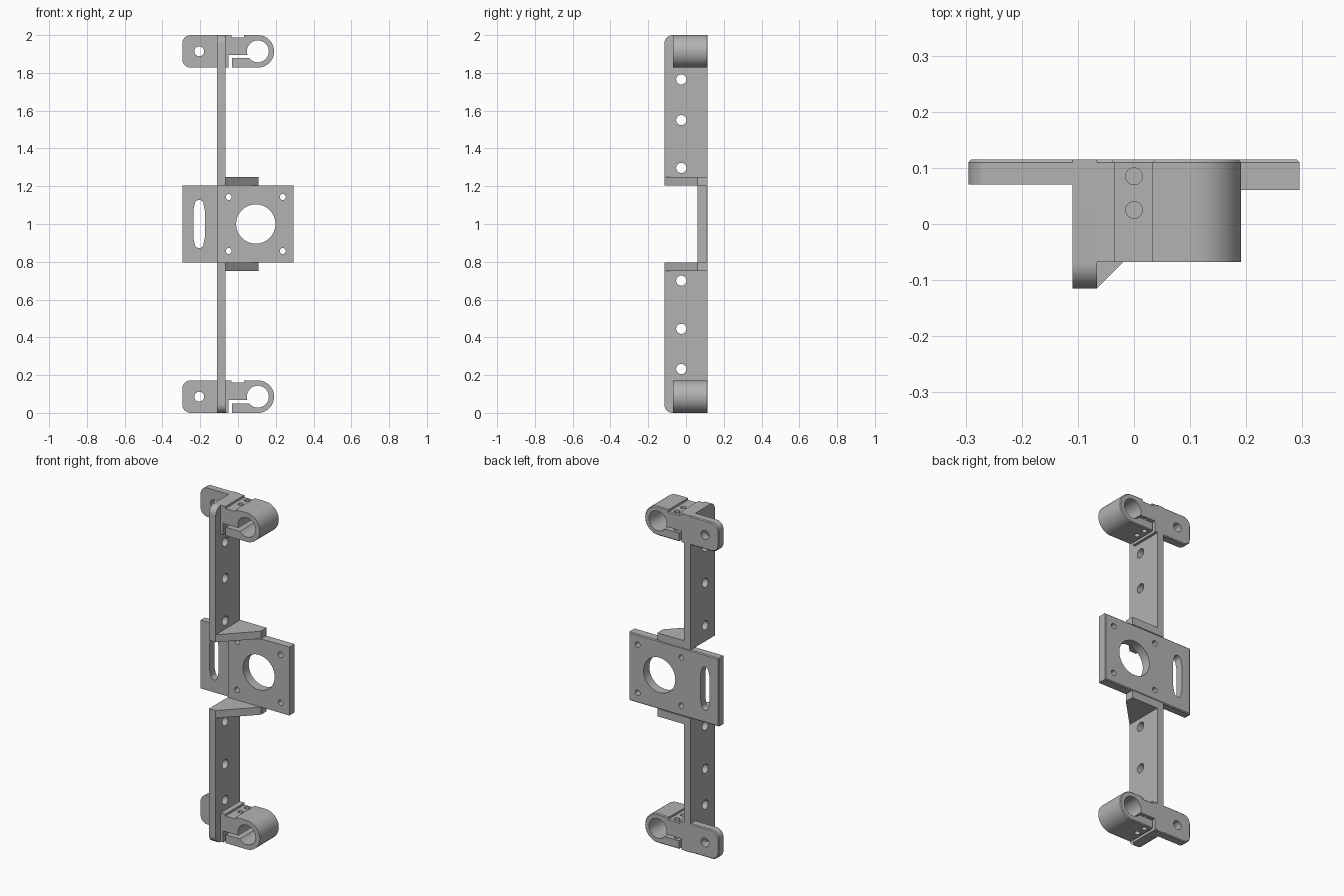
import bpy, bmesh
from math import cos, sin, pi, radians

if "Cube" in bpy.data.objects:
    bpy.data.objects.remove(bpy.data.objects["Cube"], do_unlink=True)

GREY = (0.45, 0.45, 0.45, 1)
grey = bpy.data.materials.new("plain grey")
grey.diffuse_color = GREY
grey.use_nodes = True
grey.node_tree.nodes["Principled BSDF"].inputs["Base Color"].default_value = GREY

BACK = 0.115      # rear plane shared by every part
FRONT = -0.115
CHAMFER = 0.005


def arc(cx, cy, r, start, end, steps=12):
    """Points on an arc, angles in degrees."""
    angles = [radians(start + (end - start) * i / steps) for i in range(steps + 1)]
    return [(cx + r * cos(a), cy + r * sin(a)) for a in angles]


def circle(cx, cy, r, steps=48):
    return arc(cx, cy, r, 0, 360, steps)[:-1]


def rect(u0, u1, v0, v1):
    return [(u0, v0), (u1, v0), (u1, v1), (u0, v1)]


def prism(name, profile, axis, lo, hi, chamfer=0):
    """Extrude a flat profile along an axis; optionally chamfer the far rim."""
    place = {"x": lambda u, v, t: (t, u, v),
             "y": lambda u, v, t: (u, t, v),
             "z": lambda u, v, t: (u, v, t)}[axis]
    bm = bmesh.new()
    near = [bm.verts.new(place(u, v, lo)) for u, v in profile]
    far = [bm.verts.new(place(u, v, hi)) for u, v in profile]
    bm.faces.new(near)
    cap = bm.faces.new(far)
    for i in range(len(near)):
        j = (i + 1) % len(near)
        bm.faces.new((near[i], near[j], far[j], far[i]))
    bmesh.ops.recalc_face_normals(bm, faces=bm.faces[:])
    if chamfer:
        bmesh.ops.bevel(bm, geom=list(cap.edges), offset=chamfer,
                        segments=1, affect='EDGES')
    mesh = bpy.data.meshes.new(name)
    bm.to_mesh(mesh)
    bm.free()
    mesh.materials.append(grey)
    obj = bpy.data.objects.new(name, mesh)
    bpy.context.collection.objects.link(obj)
    return obj


def activate(obj):
    bpy.ops.object.select_all(action='DESELECT')
    obj.select_set(True)
    bpy.context.view_layer.objects.active = obj


def cut(obj, profile, axis, lo=-1, hi=3):
    """Cut a straight hole with the given profile through a part."""
    tool = prism("cutter", profile, axis, lo, hi)
    tool.hide_render = True
    mod = obj.modifiers.new("hole", 'BOOLEAN')
    mod.operation = 'DIFFERENCE'
    mod.solver = 'EXACT'
    mod.object = tool
    activate(obj)
    bpy.ops.object.modifier_apply(modifier=mod.name)
    bpy.data.objects.remove(tool, do_unlink=True)


parts = []

# Upright spine in two halves, rounded at the outer front corner
lower = rect(FRONT, BACK, 0, 0.797)[1:] + arc(FRONT + 0.045, 0.045, 0.045, 180, 270)
upper = [(y, 2 - z) for y, z in lower]
for name, outline, holes in (("lower_spine", lower, (0.232, 0.445, 0.70)),
                             ("upper_spine", upper, (1.297, 1.55, 1.765))):
    spine = prism(name, outline, "x", -0.11, -0.066)
    for z in holes:
        cut(spine, circle(-0.025, z, 0.027, 32), "x")
    parts.append(spine)

# Rod clamp and screw tab at each end
H = 0.172
for label, z0 in (("lower", 0), ("upper", 2 - H)):
    mid = z0 + H / 2
    top = z0 + H

    outline = ([(-0.09, z0)] + arc(0.105, mid, H / 2, -90, 90, 32) +
               [(0.033, top), (0.033, top - 0.012), (-0.035, top - 0.012),
                (-0.035, top), (-0.09, top)])
    clamp = prism(label + "_rod_clamp", outline, "y", -0.068, BACK, CHAMFER)
    cut(clamp, circle(0.105, mid, 0.058), "y")
    slit = [(-0.05, z0 - 0.1), (-0.033, z0 - 0.1), (-0.033, z0 + 0.05),
            (0.09, z0 + 0.05), (0.09, z0 + 0.067), (-0.05, z0 + 0.067)]
    cut(clamp, slit, "y")
    for y in (0.025, 0.085):
        cut(clamp, circle(0, y, 0.015, 24), "z", z0 - 0.1, top + 0.1)
    parts.append(clamp)

    r = 0.045
    outline = ([(-0.09, z0), (-0.09, top)] +
               arc(-0.295 + r, top - r, r, 90, 180) +
               arc(-0.295 + r, z0 + r, r, 180, 270))
    tab = prism(label + "_screw_tab", outline, "y", 0.07, BACK, CHAMFER)
    cut(tab, circle(-0.205, mid, 0.026, 32), "y")
    parts.append(tab)

# Motor plate with central bore and four bolt holes
Z0, Z1 = 0.797, 1.203
plate = prism("motor_plate", rect(-0.11, 0.295, Z0, Z1), "y", 0.061, BACK, CHAMFER)
cut(plate, circle(0.094, 1, 0.104, 64), "y")
for x in (-0.049, 0.237):
    for z in (0.857, 1.143):
        cut(plate, circle(x, z, 0.016, 24), "y")
parts.append(plate)

# Thinner side wing with a long slot that widens in the middle
wing = prism("slotted_wing", rect(-0.295, -0.09, Z0, Z1), "y", 0.07, BACK, CHAMFER)
sx, w, b = -0.206, 0.023, 0.03
slot = (arc(sx, 1.105, w, 0, 180) + [(sx - b, 1.075), (sx - b, 0.925)] +
        arc(sx, 0.895, w, 180, 360) + [(sx + b, 0.925), (sx + b, 1.075)])
cut(wing, slot, "y")
parts.append(wing)

# Triangular gussets bracing the plate against the spine
brace = [(-0.08, FRONT), (-0.066, FRONT), (0.108, 0.061), (0.108, BACK), (-0.08, BACK)]
parts.append(prism("lower_gusset", brace, "z", 0.752, Z0))
parts.append(prism("upper_gusset", brace, "z", Z1, 1.248))

# Smooth the curved walls, keep corners sharp
for part in parts:
    activate(part)
    bpy.ops.object.shade_smooth_by_angle(angle=radians(30))
